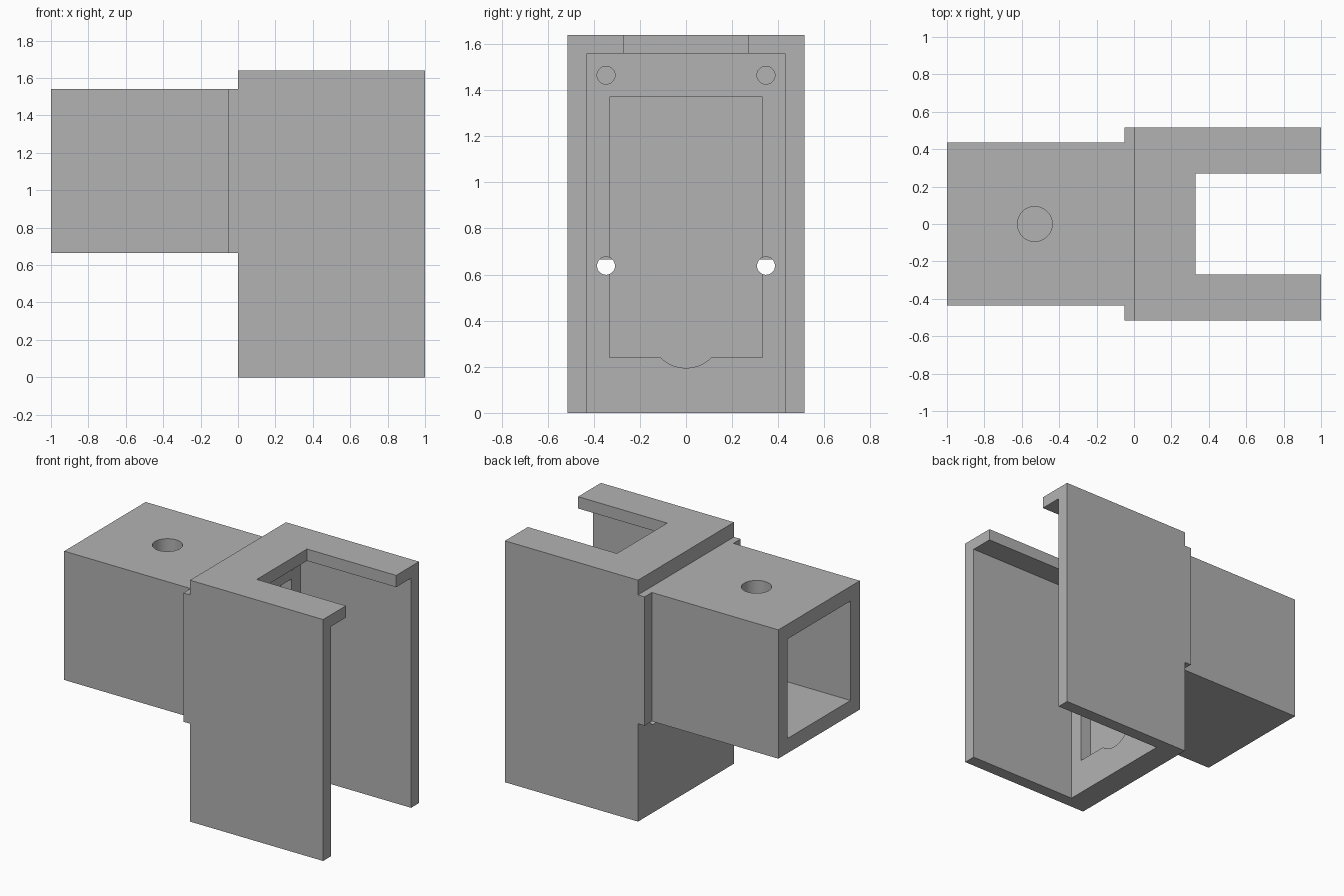
import bpy, bmesh, math
from mathutils import Vector

if "Cube" in bpy.data.objects:
    bpy.data.objects.remove(bpy.data.objects["Cube"])

grey = bpy.data.materials.new("plain_grey")
grey.diffuse_color = (0.448, 0.448, 0.448, 1)
grey.use_nodes = True
grey.node_tree.nodes["Principled BSDF"].inputs["Base Color"].default_value = grey.diffuse_color


def prism(name, base, offset):
    """Solid made by sweeping a planar outline along an offset."""
    bm = bmesh.new()
    face = bm.faces.new([bm.verts.new(p) for p in base])
    new = bmesh.ops.extrude_face_region(bm, geom=[face])["geom"]
    bmesh.ops.translate(bm, vec=Vector(offset),
                        verts=[v for v in new if isinstance(v, bmesh.types.BMVert)])
    bmesh.ops.recalc_face_normals(bm, faces=bm.faces)
    mesh = bpy.data.meshes.new(name)
    bm.to_mesh(mesh)
    bm.free()
    mesh.materials.append(grey)
    ob = bpy.data.objects.new(name, mesh)
    bpy.context.collection.objects.link(ob)
    return ob


def box(name, x0, x1, half_y, z0, z1):
    outline = [(x0, -half_y, z0), (x0, half_y, z0), (x0, half_y, z1), (x0, -half_y, z1)]
    return prism(name, outline, (x1 - x0, 0, 0))


def ring(r, n=32):
    return [(r * math.cos(math.tau * i / n), r * math.sin(math.tau * i / n)) for i in range(n)]


def cut(target, cutter):
    mod = target.modifiers.new("cut", 'BOOLEAN')
    mod.operation, mod.solver, mod.object = 'DIFFERENCE', 'EXACT', cutter
    bpy.context.view_layer.objects.active = target
    bpy.ops.object.modifier_apply(modifier=mod.name)
    bpy.data.objects.remove(cutter)


# Channel housing: open below and in front, with a notched roof
housing = box("channel_housing", 0, 1, 0.515, 0, 1.64)
cut(housing, box("cavity", 0.17, 1.1, 0.43, -0.1, 1.56))
cut(housing, box("roof_notch", 0.33, 1.2, 0.27, 1.5, 1.75))

# Recess in the back wall, with a finger scallop at its lower edge
r, half = 0.157, math.asin(0.11 / 0.157)
arc = [half * (i / 8 - 1) for i in range(17)]
outline = [(0.09, -0.332, 0.24)]
outline += [(0.09, r * math.sin(a), 0.352 - r * math.cos(a)) for a in arc]
outline += [(0.09, 0.332, 0.24), (0.09, 0.332, 1.37), (0.09, -0.332, 1.37)]
cut(housing, prism("recess", outline, (0.25, 0, 0)))

# Four screw holes through the back wall
for y in (-0.347, 0.347):
    for z in (0.638, 1.465):
        cut(housing, prism("screw_hole", [(-0.1, y + a, z + b) for a, b in ring(0.039)],
                           (0.4, 0, 0)))

# Solid collar between housing and arm
collar = box("collar", -0.05, 0, 0.515, 0.665, 1.54)

# Square tube arm with a round hole in its top wall
arm = box("tube_arm", -1, -0.05, 0.437, 0.665, 1.54)
cut(arm, box("tube_bore", -1.1, 0.1, 0.337, 0.765, 1.44))
cut(arm, prism("pin_hole", [(-0.53 + a, b, 1.2) for a, b in ring(0.093, 48)], (0, 0, 0.5)))

for ob in (housing, collar, arm):
    bpy.ops.object.select_all(action='DESELECT')
    ob.select_set(True)
    bpy.context.view_layer.objects.active = ob
    bpy.ops.object.shade_smooth_by_angle(angle=math.radians(30))
